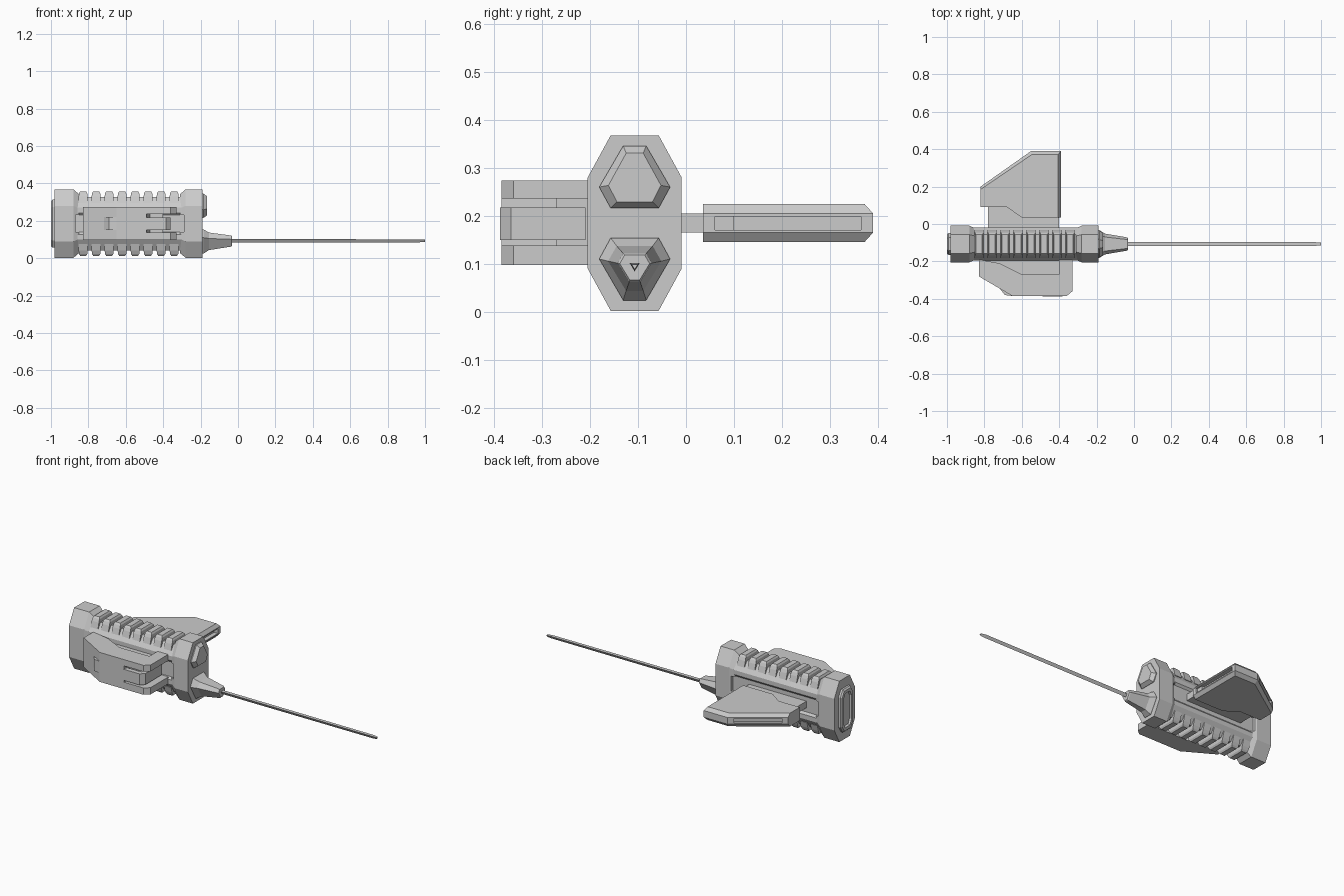
import bpy, bmesh, math
from mathutils import Vector

if "Cube" in bpy.data.objects:
    bpy.data.objects.remove(bpy.data.objects["Cube"])

CY, CZ = -0.107, 0.185


def loft(name, rings):
    """Closed solid through matching rings of 3D points."""
    bm = bmesh.new()
    vs = [[bm.verts.new(p) for p in r] for r in rings]
    n = len(vs[0])
    for a, b in zip(vs, vs[1:]):
        for i in range(n):
            j = (i + 1) % n
            bm.faces.new((a[i], a[j], b[j], b[i]))
    bm.faces.new(vs[0])
    bm.faces.new(vs[-1])
    bmesh.ops.recalc_face_normals(bm, faces=bm.faces)
    me = bpy.data.meshes.new(name)
    bm.to_mesh(me)
    bm.free()
    ob = bpy.data.objects.new(name, me)
    bpy.context.collection.objects.link(ob)
    return ob


def along_x(name, profile, stations, cy=CY, cz=CZ):
    """Profile offsets (dy, dz) about a centre; stations (x, sy, sz)."""
    return loft(name, [[(x, cy + y * sy, cz + z * sz) for y, z in profile]
                       for x, sy, sz in stations])


def along_z(name, pts, z0, z1):
    return loft(name, [[(x, y, z) for x, y in pts] for z in (z0, z1)])


def box(name, x0, x1, y0, y1, z0, z1):
    return along_z(name, [(x0, y0), (x1, y0), (x1, y1), (x0, y1)], z0, z1)


def cut(ob, cutter):
    cutter.hide_render = True
    m = ob.modifiers.new("cut", 'BOOLEAN')
    m.operation, m.solver, m.object = 'DIFFERENCE', 'EXACT', cutter
    bpy.context.view_layer.objects.active = ob
    bpy.ops.object.modifier_apply(modifier=m.name)
    bpy.data.objects.remove(cutter)


def mirror4(quarter):
    """Complete a profile from its upper right quarter (top to side)."""
    right = quarter + [(y, -z) for y, z in reversed(quarter)]
    return right + [(-y, z) for y, z in reversed(right)]


# End caps with chamfered inner rims and side notches
octo = mirror4([(0.05, 0.183), (0.098, 0.095)])
caps = [along_x("rear_cap", octo, [(-0.98, 1, 1), (-0.88, 1, 1), (-0.85, .86, .86)]),
        along_x("front_cap", octo, [(-0.31, .86, .86), (-0.28, 1, 1), (-0.19, 1, 1)])]
for cap in caps:
    for s in (-1, 1):
        y0, y1 = sorted((CY + s * 0.077, CY + s * 0.12))
        cut(cap, box("notch", -0.87, -0.29, y0, y1, 0.14, 0.23))

# Middle body with a channel along each side
mid = mirror4([(0.05, 0.143), (0.088, 0.085), (0.088, 0.058), (0.077, 0.045)])
along_x("middle_body", mid, [(-0.9, 1, 1), (-0.26, 1, 1)])

# Ribs on top and underside
for s in (-1, 1):
    for i in range(8):
        x = -0.828 + i * 0.0695
        loft(f"rib_{'top' if s > 0 else 'bottom'}_{i}",
             [[(x + sx * wx, CY + sy * wy, CZ + s * z)
               for sx, sy in ((-1, -1), (1, -1), (1, 1), (-1, 1))]
              for wx, wy, z in ((.024, .076, .11), (.024, .066, .145), (.022, .058, .162), (.016, .05, .172))])

# Rear plate with recessed centre
plate = mirror4([(0.035, 0.128), (0.058, 0.09)])
along_x("rear_plate", plate, [(-0.97, 1, 1), (-0.992, 1, 1), (-1, .9, .94),
                              (-1, .65, .8), (-0.988, .6, .76)])

# Bosses on the front face
boss = [(-.024, .07), (.024, .07), (.074, -.016), (.05, -.06), (-.05, -.06), (-.074, -.016)]
along_x("upper_boss", boss, [(-0.2, 1, 1), (-0.185, 1, 1), (-0.165, .74, .78)], CY, 0.276)
down = [(y, -z) for y, z in boss]
along_x("needle_socket", down, [(-0.2, 1, 1), (-0.185, 1, 1), (-0.155, .75, .72),
                                (-0.038, .48, .46), (-0.032, .42, .4)], CY, 0.094)

# Long three-sided needle
tri = [(-0.011, 0.008), (0.011, 0.008), (0, -0.010)]
along_x("needle", tri, [(-0.05, 1, 1), (0.97, .9, .9), (1.0, .6, .6)], CY, 0.094)

# Wing on the back side, with slotted edges
outer = [(-0.82, 0.09), (-0.82, 0.20), (-0.55, 0.39), (-0.39, 0.39), (-0.39, 0.035), (-0.6, 0.035), (-0.68, 0.09)]
inner = [(-0.82, 0.09), (-0.82, 0.185), (-0.545, 0.372), (-0.405, 0.372), (-0.405, 0.035), (-0.6, 0.035), (-0.68, 0.09)]
wing = loft("wing", [[(x, y, z) for x, y in o] for o, z in
                     ((inner, .145), (outer, .165), (outer, .205), (inner, .225))])
cut(wing, box("slot", -0.415, -0.3, 0.06, 0.365, 0.171, 0.199))
d = Vector((0.27, 0.19)).normalized()
n = Vector((-d.y, d.x))
c = Vector((-0.685, 0.295))
cut(wing, along_z("slot", [c + d * a + n * b for a, b in
                           ((-.13, -.02), (.13, -.02), (.13, .05), (-.13, .05))], .171, .199))
box("wing_root", -0.78, -0.40, -0.04, 0.1, 0.165, 0.205)

# Forked grip on the front side: two plates, a core and a latch
grip = [(-0.83, -0.19), (-0.83, -0.28), (-0.65, -0.385), (-0.36, -0.385), (-0.33, -0.36), (-0.33, -0.19),
        (-0.40, -0.19), (-0.40, -0.27), (-0.60, -0.27), (-0.72, -0.21)]
for nm, z0, z1 in (("grip_lower_plate", 0.097, 0.138), ("grip_upper_plate", 0.236, 0.274)):
    along_z(nm, grip, z0, z1)
along_z("grip_core", [(-0.83, -0.19), (-0.83, -0.28), (-0.65, -0.385), (-0.49, -0.385), (-0.47, -0.27),
                      (-0.40, -0.27), (-0.40, -0.17)], 0.13, 0.245)
along_z("grip_wedge", [(-0.73, -0.33), (-0.69, -0.38), (-0.65, -0.385), (-0.65, -0.36)], 0.15, 0.22)
along_z("grip_latch", [(-0.49, -0.36), (-0.49, -0.388), (-0.385, -0.388), (-0.36, -0.365), (-0.36, -0.21),
                       (-0.39, -0.21), (-0.39, -0.36)], 0.15, 0.217)
